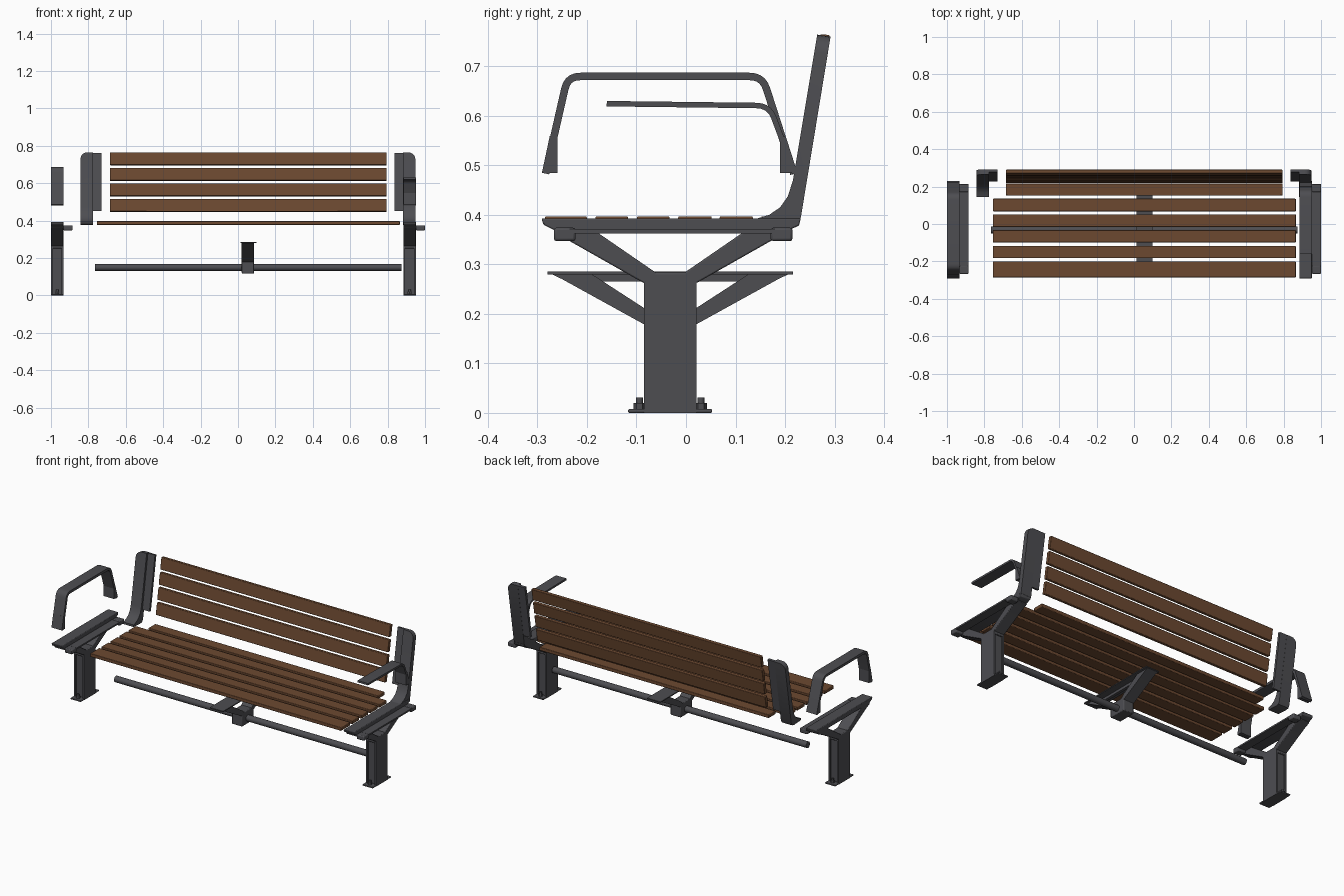
import bpy, bmesh, math
from mathutils import Vector, Matrix

cube = bpy.data.objects.get("Cube")
if cube:
    bpy.data.objects.remove(cube, do_unlink=True)


def material(name, rgb):
    m = bpy.data.materials.new(name)
    m.use_nodes = True
    m.diffuse_color = (*rgb, 1)
    bsdf = next(n for n in m.node_tree.nodes if n.type == 'BSDF_PRINCIPLED')
    bsdf.inputs["Base Color"].default_value = (*rgb, 1)
    return m


METAL = material("dark grey metal", (0.075, 0.075, 0.083))
WOOD = material("brown wood", (0.15, 0.066, 0.03))
parts = []


def finish(name, bm, mat, bevel=0):
    bmesh.ops.recalc_face_normals(bm, faces=bm.faces)
    me = bpy.data.meshes.new(name)
    bm.to_mesh(me)
    bm.free()
    me.materials.append(mat)
    ob = bpy.data.objects.new(name, me)
    bpy.context.collection.objects.link(ob)
    if bevel:
        b = ob.modifiers.new("edge", 'BEVEL')
        b.width, b.segments = bevel, 2
    parts.append(ob)
    return ob


def prism(name, pts, x0, x1, mat=METAL, bevel=0, round_top=0):
    """Extrude a (y, z) outline from x0 to x1; round_top rounds the top corner at x1."""
    bm = bmesh.new()
    f = bm.faces.new([bm.verts.new((x0, y, z)) for y, z in pts])
    ext = bmesh.ops.extrude_face_region(bm, geom=[f])
    verts = [g for g in ext["geom"] if isinstance(g, bmesh.types.BMVert)]
    bmesh.ops.translate(bm, verts=verts, vec=(x1 - x0, 0, 0))
    if round_top:
        top = max(z for y, z in pts) - 0.01
        edges = [e for e in bm.edges if all(v in verts and v.co.z > top for v in e.verts)]
        bmesh.ops.bevel(bm, geom=edges, offset=round_top, segments=5, profile=0.5, affect='EDGES')
    return finish(name, bm, mat, bevel)


def box(name, x, y, z, mat=METAL, bevel=0):
    return prism(name, [(y[0], z[0]), (y[1], z[0]), (y[1], z[1]), (y[0], z[1])], *x, mat, bevel)


def cylinder(name, centre, r, length, axis='Z', sides=24):
    bm = bmesh.new()
    bmesh.ops.create_cone(bm, cap_ends=True, segments=sides, radius1=r, radius2=r, depth=length)
    rot = Matrix.Rotation(math.pi / 2, 4, 'Y') if axis == 'X' else Matrix()
    bmesh.ops.transform(bm, verts=bm.verts, matrix=Matrix.Translation(centre) @ rot)
    return finish(name, bm, METAL)


def rounded(points, r, n=5):
    """Polyline with every inner corner rounded by a quadratic curve."""
    p = [Vector(q) for q in points]
    out = [p[0]]
    for a, b, c in zip(p, p[1:], p[2:]):
        s, e = b + (a - b).normalized() * r, b + (c - b).normalized() * r
        for i in range(n + 1):
            t = i / n
            out.append(s * (1 - t) ** 2 + b * 2 * t * (1 - t) + e * t * t)
    return out + [p[-1]]


def band(path, thick):
    """Outline of a flat strip whose outer side follows the path."""
    inner = []
    for i, p in enumerate(path):
        d = (path[min(i + 1, len(path) - 1)] - path[max(i - 1, 0)]).normalized()
        inner.append(p + Vector((d.y, -d.x)) * thick)
    return [tuple(p) for p in path] + [tuple(p) for p in reversed(inner)]


MID = -0.032   # y of the pillar centre


def flip(pts):
    return [(2 * MID - y, z) for y, z in pts]


# End legs: channel pillar, forked arms, top rail, slat ledge and bolted feet
W = 0.067
for side, x in (("right", -1.0), ("left", 0.884)):
    xr = (x, x + W)
    box(side + "_leg_web", (x + 0.008, x + W - 0.008), (MID - 0.044, MID + 0.044), (0, 0.262))
    for px in (x, x + W - 0.01):
        box(side + "_leg_plate", (px, px + 0.01), (MID - 0.053, MID + 0.053), (0, 0.265))
    box(side + "_leg_cap", xr, (MID - 0.053, MID + 0.053), (0.25, 0.284), bevel=0.004)
    arm = [(-0.085, 0.262), (-0.235, 0.347), (-0.268, 0.362), (-0.262, 0.376),
           (-0.19, 0.372), (-0.062, 0.284), (-0.05, 0.27)]
    prism(side + "_front_arm", arm, *xr, bevel=0.003)
    prism(side + "_back_arm", flip(arm), *xr, bevel=0.003)
    prism(side + "_top_rail", [(-0.292, 0.393), (-0.288, 0.38), (-0.26, 0.366), (0.2, 0.366),
                               (0.228, 0.378), (0.232, 0.393)], *xr, bevel=0.003)
    ledge = (x + W, 1 - 1.884 if x < 0 else 1.0)
    box(side + "_slat_ledge", ledge, (-0.235, 0.18), (0.362, 0.371))
    for y in (-0.245, 0.193):
        box(side + "_ledge_boss", ledge, (y - 0.022, y + 0.022), (0.347, 0.374), bevel=0.005)
    for s in (-1, 1):
        y = MID + s * 0.062
        box(side + "_foot_plate", xr, (y - 0.023, y + 0.023), (0, 0.008), bevel=0.003)
        cylinder(side + "_foot_washer", (x + W / 2, y, 0.014), 0.012, 0.012, sides=6)
        cylinder(side + "_foot_bolt", (x + W / 2, y, 0.02), 0.007, 0.022, sides=12)

# Centre bracket on the cross tube
cx = (0.02, 0.086)
box("bracket_body", cx, (MID - 0.053, MID + 0.053), (0.117, 0.195), bevel=0.004)
strut = [(-0.085, 0.179), (-0.25, 0.27), (-0.275, 0.282), (-0.19, 0.28), (-0.085, 0.212), (-0.06, 0.19)]
prism("bracket_front_arm", strut, *cx)
prism("bracket_back_arm", flip(strut), *cx)
box("bracket_top_web", (0.045, 0.061), (-0.2, 0.136), (0.265, 0.281))
box("bracket_top_plate", (0.014, 0.1), (-0.28, 0.216), (0.28, 0.286))
cylinder("cross_tube", (0.055, MID, 0.149), 0.018, 1.64, 'X', 32)

# Back supports: swept upright with a filleted foot and an inner slat plate
upright = [(0.265, 0.764), (0.292, 0.76), (0.232, 0.395), (0.224, 0.381), (0.205, 0.377),
           (0.145, 0.381), (0.145, 0.393), (0.168, 0.4), (0.19, 0.415), (0.206, 0.438), (0.216, 0.47)]
plate = [(0.277, 0.762), (0.291, 0.76), (0.24, 0.45), (0.226, 0.452)]
for side, inner, s in (("right", -0.73, -1), ("left", 0.836, 1)):
    step = inner + s * 0.045
    prism(side + "_back_support", upright, step, step + s * 0.067, round_top=0.035)
    prism(side + "_back_plate", plate, inner, step)

# Looped armrest and half armrest, with wedge feet
loop = rounded([(-0.291, 0.485), (-0.245, 0.687), (0.16, 0.687), (0.225, 0.485)], 0.032)
prism("loop_armrest", band(loop, 0.015), -1.0, -0.933)
half = rounded([(-0.16, 0.63), (0.172, 0.626), (0.225, 0.485)], 0.03)
prism("half_armrest", band(half, 0.011), 0.884, 0.951)
back_foot = [(0.19, 0.485), (0.225, 0.485), (0.201, 0.56), (0.19, 0.555)]
prism("loop_armrest_back_foot", back_foot, -1.0, -0.933)
prism("half_armrest_foot", back_foot, 0.884, 0.951)
prism("loop_armrest_front_foot",
      [(-0.291, 0.485), (-0.26, 0.485), (-0.26, 0.555), (-0.275, 0.56)], -1.0, -0.933)

# Seat slats: five long ones and a short rear one
for i, (y0, y1) in enumerate([(-0.285, -0.2), (-0.183, -0.117), (-0.099, -0.033),
                              (-0.016, 0.052), (0.068, 0.135), (0.152, 0.216)]):
    xs = (-0.755, 0.865) if i < 5 else (-0.685, 0.795)
    box(f"seat_slat_{i + 1}", xs, (y0, y1), (0.377, 0.397), WOOD, 0.003)

# Backrest slats, leaning back
lean = 0.165
for i in range(4):
    z0 = 0.446 + i * 0.083
    z1 = z0 + 0.07
    y0, y1 = (0.228 + lean * (z - 0.446) for z in (z0, z1))
    t = 0.01
    prism(f"back_slat_{i + 1}", [(y0 - t, z0 + 0.002), (y0 + t, z0), (y1 + t, z1 - 0.002), (y1 - t, z1)],
          -0.685, 0.795, WOOD, 0.003)

# Smooth the curves, keep the edges sharp
bpy.ops.object.select_all(action='DESELECT')
for ob in parts:
    ob.select_set(True)
bpy.context.view_layer.objects.active = parts[0]
bpy.ops.object.shade_smooth_by_angle(angle=math.radians(35))
